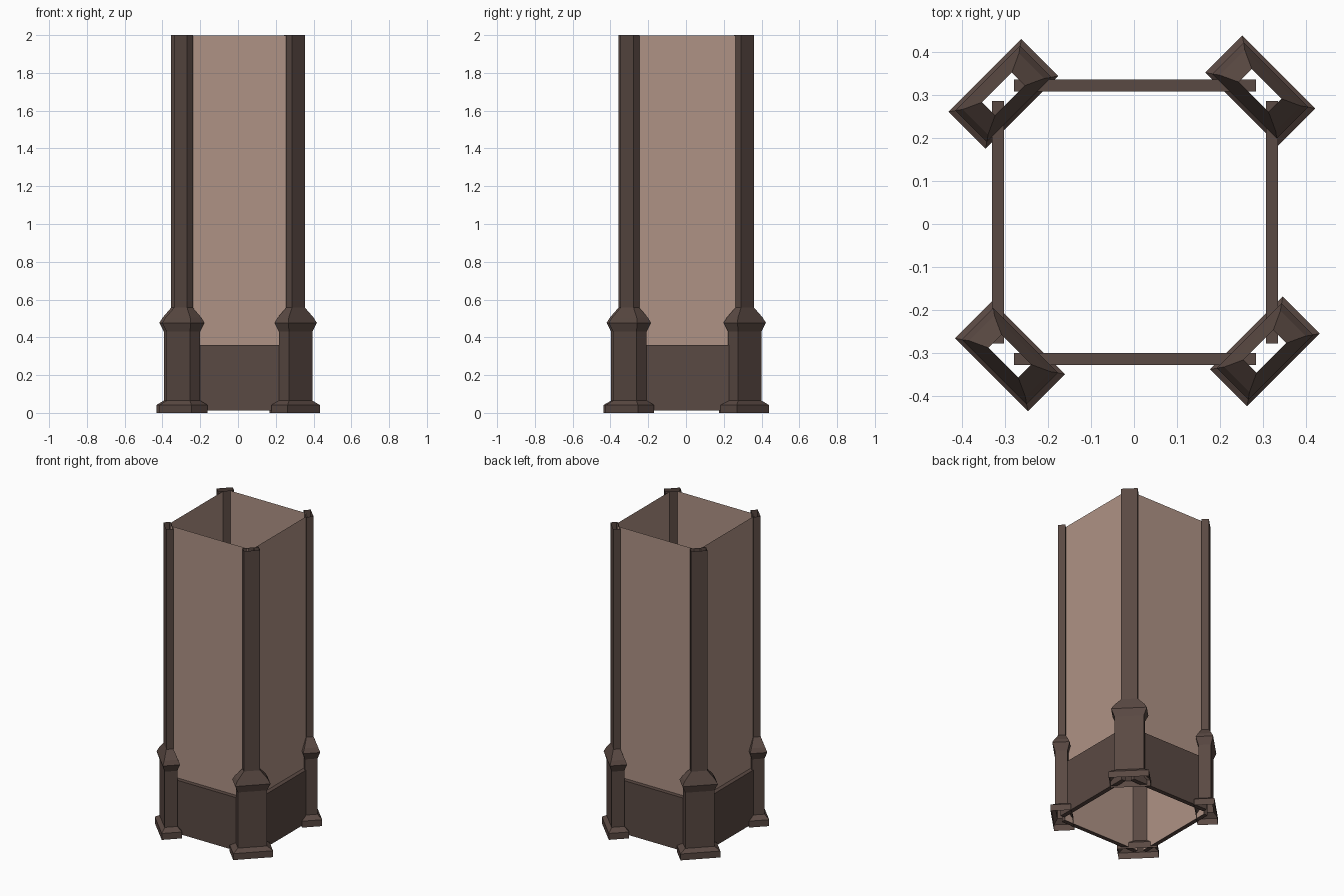
import bpy, bmesh, math
from mathutils import Matrix

if "Cube" in bpy.data.objects:
    bpy.data.objects.remove(bpy.data.objects["Cube"])


def material(name, rgb):
    m = bpy.data.materials.new(name)
    m.diffuse_color = (*rgb, 1)
    m.use_nodes = True
    m.node_tree.nodes["Principled BSDF"].inputs["Base Color"].default_value = m.diffuse_color
    return m


DARK = material("dark brown", (0.102, 0.067, 0.056))
TAN = material("tan panel", (0.43, 0.29, 0.235))


def finish(name, bm, mat):
    mesh = bpy.data.meshes.new(name)
    bm.to_mesh(mesh)
    bm.free()
    mesh.materials.append(mat)
    ob = bpy.data.objects.new(name, mesh)
    bpy.context.collection.objects.link(ob)
    return ob


# Rectangular post sections from bottom to top: z, length, width
SECTIONS = [
    (0.00, 0.240, 0.122), (0.042, 0.240, 0.122),    # foot
    (0.065, 0.175, 0.076), (0.430, 0.175, 0.076),   # pedestal
    (0.477, 0.213, 0.104), (0.505, 0.185, 0.083),   # cap
    (0.557, 0.098, 0.043), (2.00, 0.098, 0.043),    # upper shaft
]


# Hollow corner posts, open at both ends, set diagonally
def post(name, x, y, angle):
    bm = bmesh.new()
    prev = None
    for z, l, w in SECTIONS:
        ring = [bm.verts.new((sx * l / 2, sy * w / 2, z))
                for sx, sy in ((-1, -1), (1, -1), (1, 1), (-1, 1))]
        if prev:
            for i in range(4):
                j = (i + 1) % 4
                bm.faces.new((prev[i], prev[j], ring[j], ring[i]))
        prev = ring
    bm.transform(Matrix.Translation((x, y, 0)) @ Matrix.Rotation(math.radians(angle), 4, 'Z'))
    finish(name, bm, DARK)


post("post_back_right", 0.294, 0.311, -45)
post("post_back_left", -0.304, 0.303, 45)
post("post_front_left", -0.289, -0.308, -45)
post("post_front_right", 0.305, -0.297, 45)

# Low skirting boards with tall thin sheets against their inner faces
CX, CY = 0.002, 0.004
for k, side in enumerate(("front", "right", "back", "left")):
    turn = Matrix.Translation((CX, CY, 0)) @ Matrix.Rotation(math.radians(90 * k), 4, 'Z')

    bm = bmesh.new()
    bmesh.ops.create_cube(bm, size=1, matrix=Matrix.Translation((0, -0.319, 0.186))
                          @ Matrix.Diagonal((0.564, 0.028, 0.348, 1)))
    bm.transform(turn)
    finish("skirting_" + side, bm, DARK)

    bm = bmesh.new()
    y = -0.304
    bm.faces.new([bm.verts.new(p) for p in
                  ((-0.28, y, 0.012), (0.28, y, 0.012), (0.28, y, 1.998), (-0.28, y, 1.998))])
    bm.transform(turn)
    finish("tall_panel_" + side, bm, TAN)
